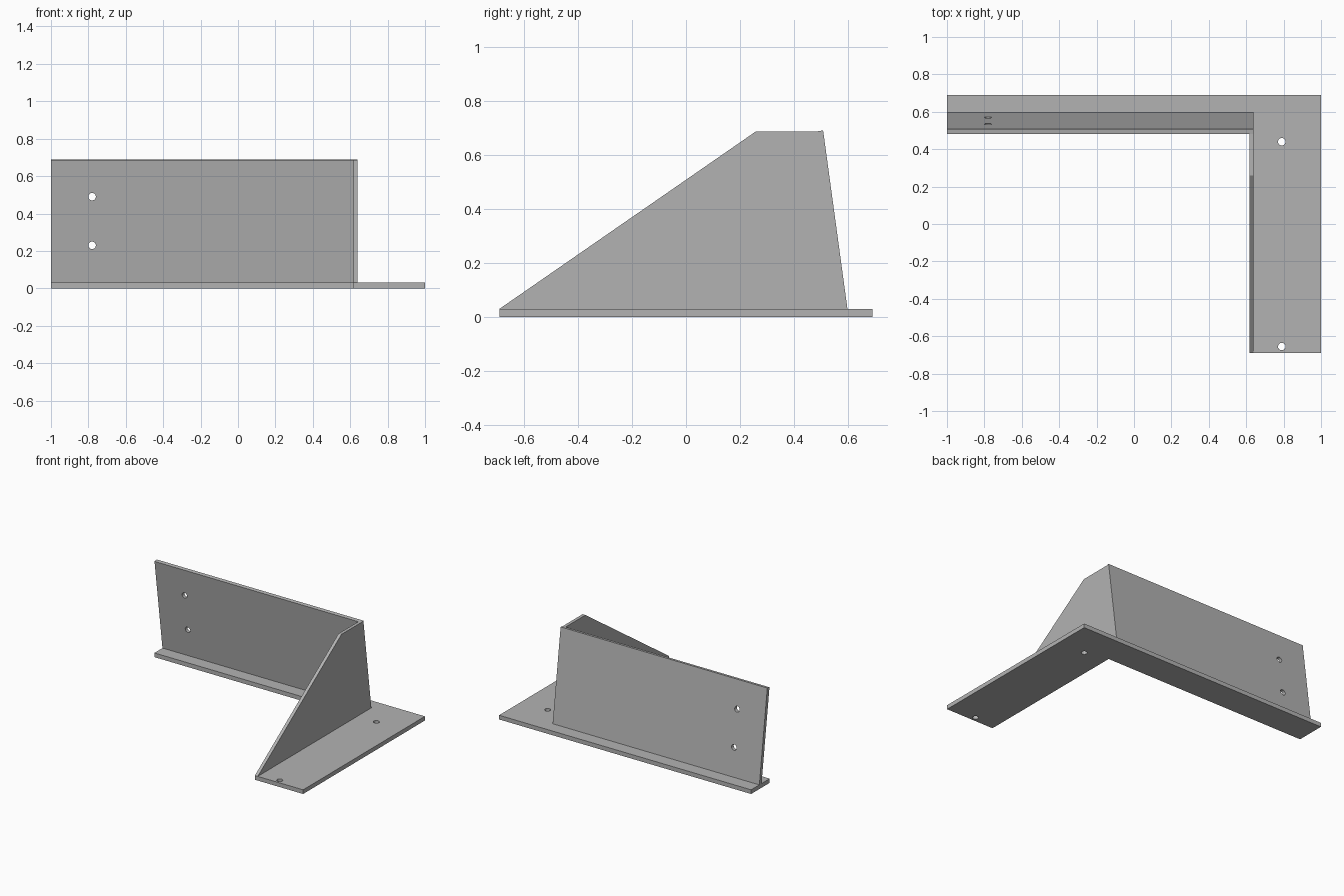
import bpy
import bmesh
from math import pi
from mathutils import Matrix, Vector

if "Cube" in bpy.data.objects:
    bpy.data.objects.remove(bpy.data.objects["Cube"], do_unlink=True)

grey = bpy.data.materials.new("plain grey")
grey.use_nodes = True
colour = (0.45, 0.45, 0.45, 1)
grey.diffuse_color = colour
grey.node_tree.nodes["Principled BSDF"].inputs["Base Color"].default_value = colour


def prism(name, points, direction):
    """Extrude a flat outline along a direction vector."""
    bm = bmesh.new()
    face = bm.faces.new([bm.verts.new(p) for p in points])
    moved = bmesh.ops.extrude_face_region(bm, geom=[face])["geom"]
    bmesh.ops.translate(bm, vec=Vector(direction),
                        verts=[v for v in moved if isinstance(v, bmesh.types.BMVert)])
    bmesh.ops.recalc_face_normals(bm, faces=bm.faces)
    mesh = bpy.data.meshes.new(name)
    bm.to_mesh(mesh)
    bm.free()
    mesh.materials.append(grey)
    obj = bpy.data.objects.new(name, mesh)
    bpy.context.collection.objects.link(obj)
    return obj


def drill(obj, centres, rotation):
    """Cut round screw holes through a plate."""
    bm = bmesh.new()
    for c in centres:
        bmesh.ops.create_cone(bm, cap_ends=True, segments=32, radius1=0.02,
                              radius2=0.02, depth=0.2,
                              matrix=Matrix.Translation(c) @ rotation)
    mesh = bpy.data.meshes.new("hole_cutter")
    bm.to_mesh(mesh)
    bm.free()
    mesh.materials.append(grey)
    cutter = bpy.data.objects.new("hole_cutter", mesh)
    cutter.hide_render = True
    bpy.context.collection.objects.link(cutter)
    mod = obj.modifiers.new("holes", 'BOOLEAN')
    mod.operation = 'DIFFERENCE'
    mod.solver = 'EXACT'
    mod.object = cutter
    bpy.context.view_layer.objects.active = obj
    bpy.ops.object.modifier_apply(modifier=mod.name)
    bpy.data.objects.remove(cutter, do_unlink=True)


T = 0.03       # base thickness
OUT = 0.64     # outer side of the gusset
IN = 0.617     # inner side of the gusset

# L-shaped base plate
outline = [(-1, 0.48), (IN, 0.48), (IN, -0.69), (1, -0.69), (1, 0.69), (-1, 0.69)]
base = prism("base_plate", [(x, y, 0) for x, y in outline], (0, 0, T))
drill(base, [(0.79, 0.44, T), (0.79, -0.655, T)], Matrix())

# Leaning back wall
section = [(0.597, T), (0.507, 0.69), (0.482, 0.686), (0.572, T)]
wall = prism("back_wall", [(-1, y, z) for y, z in section], (1 + OUT, 0, 0))
drill(wall, [(-0.78, 0.55, 0.49), (-0.78, 0.55, 0.23)], Matrix.Rotation(pi / 2, 4, 'X'))

# Triangular side gusset, meeting the inner face of the wall
side = [(-0.69, T), (0.258, 0.686), (0.482, 0.686), (0.572, T)]
prism("side_gusset", [(IN, y, z) for y, z in side], (OUT - IN, 0, 0))
